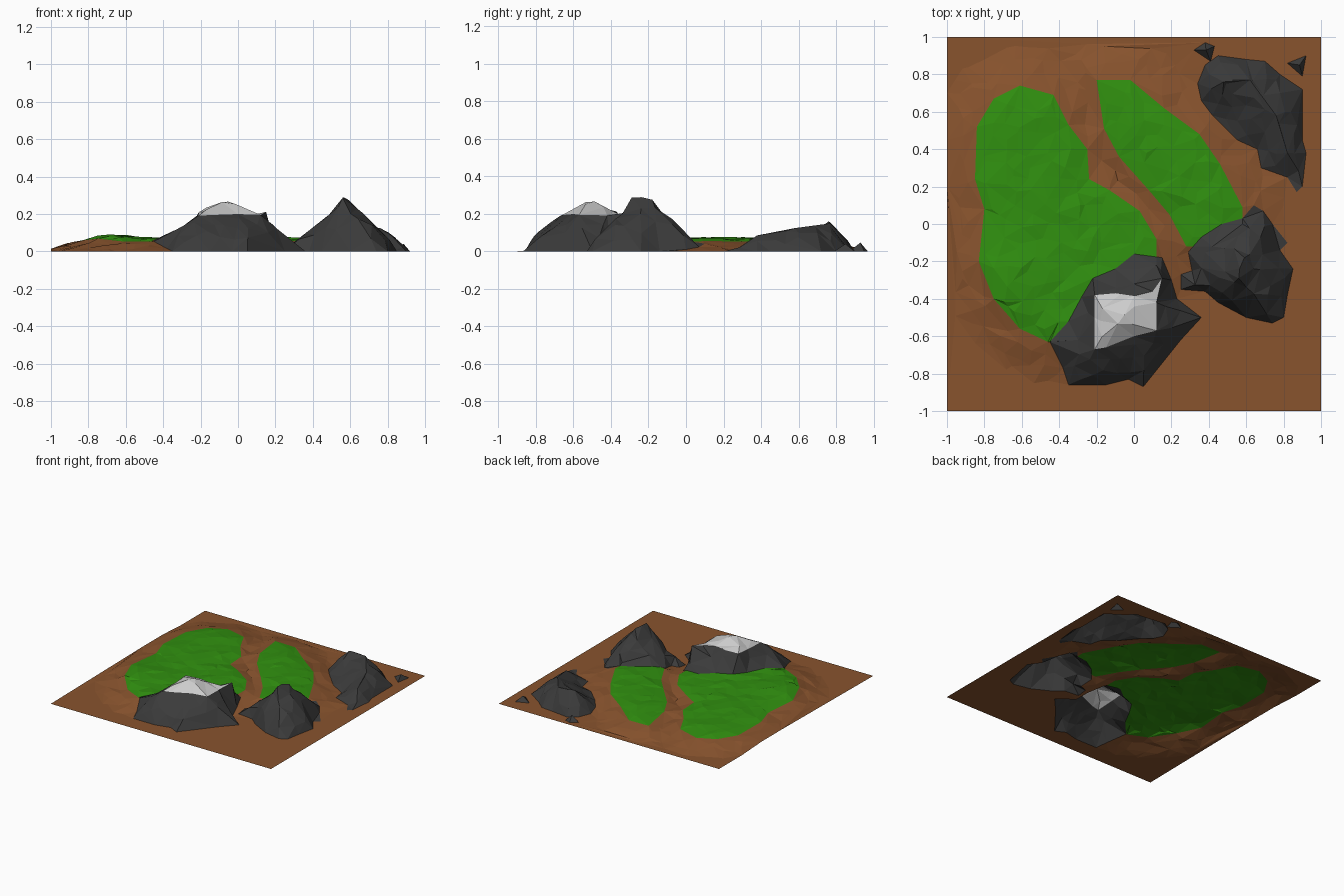
import bpy, random
from mathutils import Vector
from mathutils.geometry import delaunay_2d_cdt, intersect_point_line

if "Cube" in bpy.data.objects:
    bpy.data.objects.remove(bpy.data.objects["Cube"])

random.seed(4)
V = Vector


def pts(*n):
    return [V((n[i], n[i + 1])) for i in range(0, len(n), 2)]


# Plan outlines of the two meadows (they run on underneath the rocks)
meadow_a = pts(-.84, .52, -.75, .67, -.61, .74, -.43, .69, -.35, .53, -.25, .40,
               -.24, .24, -.13, .18, .03, .07, .12, -.08, .12, -.22, 0, -.32,
               -.17, -.45, -.3, -.62, -.46, -.63, -.61, -.56, -.75, -.40,
               -.83, -.2, -.8, .08, -.85, .24)
meadow_b = pts(-.2, .77, -.02, .77, .16, .62, .35, .48, .46, .32, .58, .09,
               .58, 0, .42, -.12, .28, -.12, .19, .05, .08, .18, -.08, .36, -.16, .51)
# Rock outlines with crest lines
rock_a = pts(-.45, -.63, -.35, -.52, -.28, -.39, -.22, -.29, -.10, -.24, 0, -.16,
             .15, -.18, .2, -.3, .23, -.40, .36, -.5, .25, -.62, .05, -.87,
             -.03, -.83, -.15, -.86, -.35, -.86, -.38, -.77)
snow = pts(-.21, -.38, -.1, -.37, 0, -.385, .1, -.36, .15, -.29, .12, -.42,
           .12, -.57, 0, -.6, -.15, -.66, -.21, -.67)
rock_b = pts(.58, .03, .64, .1, .69, .07, .74, 0, .82, -.1, .78, -.14, .85, -.24,
             .82, -.38, .8, -.5, .74, -.53, .6, -.5, .45, -.42, .38, -.36, .25, -.35,
             .25, -.27, .31, -.25, .29, -.15, .36, -.07, .47, 0)
crest_b = pts(.56, -.29, .59, -.18)
rock_c = pts(.34, .75, .38, .85, .45, .9, .6, .88, .7, .87, .78, .8, .9, .72,
             .9, .45, .92, .38, .9, .2, .87, .17, .82, .25, .68, .3, .66, .4,
             .55, .45, .42, .58, .36, .66)
crest_c = pts(.48, .76, .62, .77, .76, .58, .82, .38)
stone_a = pts(.32, .93, .38, .97, .43, .95, .41, .87)
stone_b = pts(.82, .86, .92, .9, .9, .79)


def edge_dist(p, line, closed=True):
    best = 9
    for i in range(len(line) if closed else len(line) - 1):
        a, b = line[i], line[(i + 1) % len(line)]
        t = intersect_point_line(p, a, b)[1]
        q = a.lerp(b, min(1, max(0, t)))
        best = min(best, (p - q).length)
    return best


def inside(p, poly):
    hit = False
    for i, a in enumerate(poly):
        b = poly[i - 1]
        if (a.y > p.y) != (b.y > p.y) and p.x < (b.x - a.x) * (p.y - a.y) / (b.y - a.y) + a.x:
            hit = not hit
    return hit


def area_dist(p, poly):
    return 0 if inside(p, poly) else edge_dist(p, poly)


# name: (outline, crest, height)
rocks = {
    "snowy_rock": (rock_a, snow, .21),
    "tall_rock": (rock_b, crest_b, .29),
    "low_rock": (rock_c, crest_c, .16),
    "small_stone_left": (stone_a, pts(.385, .93, .387, .932), .05),
    "small_stone_right": (stone_b, pts(.885, .85, .887, .852), .04),
}
meadows = {"large_meadow": meadow_a, "small_meadow": meadow_b}


def height(p):
    """Soil banks around the meadows, meadow tops, then rocks above."""
    d = min(area_dist(p, m) for m in meadows.values())
    z = .06 * max(0, 1 - d / .2) * random.uniform(.8, 1.15)
    if d < 1e-4:
        d_in = max((edge_dist(p, m) for m in meadows.values() if inside(p, m)), default=0)
        z = .056 + .15 * min(d_in, .1) + random.uniform(-.006, .006)
        z += .025 * max(0, 1 - (p - V((-.68, -.3))).length / .25)
    for outline, crest, top in rocks.values():
        if not inside(p, outline):
            continue
        do = edge_dist(p, outline)
        dp = area_dist(p, crest) if crest is snow else edge_dist(p, crest, False)
        r = top * (do / (do + dp + 1e-6)) ** .7 * random.uniform(.9, 1.03)
        if crest is snow and dp == 0:
            r += .065 * min(1, edge_dist(p, snow) / .08)
        if outline is rock_c:
            r *= min(1, max(.4, .4 + (p.y - .3) * 1.5))
        z = max(z, r)
    return z


# Plan points and constrained edges
points = pts(-1, -1, 1, -1, 1, 1, -1, 1, -1, .7, -1, .45, -1, .2)
edges = []


def add_line(line, closed=True):
    s = len(points)
    points.extend(line)
    n = len(line)
    edges.extend((s + i, s + (i + 1) % n) for i in range(n if closed else n - 1))


outlines = [meadow_a, meadow_b, snow] + [r[0] for r in rocks.values()]
for o in outlines:
    add_line(o)
add_line(crest_b, False)
add_line(crest_c, False)
points += pts(.385, .93, .885, .85)

# Scattered points give the faceted relief
step = .078
for i in range(-12, 13):
    for j in range(-12, 13):
        p = V((i * step + random.uniform(-.03, .03), j * step + random.uniform(-.03, .03)))
        if max(abs(p.x), abs(p.y)) > .97 or min(edge_dist(p, o) for o in outlines) < .028:
            continue
        in_rock = any(inside(p, r[0]) for r in rocks.values())
        if in_rock or min(area_dist(p, m) for m in meadows.values()) < .24:
            points.append(p)

verts, _, faces, *_ = delaunay_2d_cdt(points, edges, [], 0, 1e-5)
verts = [V((v[0], v[1])) for v in verts]
verts3 = [(v.x, v.y, height(v)) for v in verts]


def region(c):
    if inside(c, snow):
        return "snow_cap"
    for name, r in rocks.items():
        if inside(c, r[0]):
            return name
    for name, m in meadows.items():
        if inside(c, m):
            return name
    return "soil_ground"


parts = {}
for f in faces:
    c = sum((verts[i] for i in f), V((0, 0))) / len(f)
    parts.setdefault(region(c), []).append(f)


def material(name, rgb):
    m = bpy.data.materials.new(name)
    m.diffuse_color = (*rgb, 1)
    m.use_nodes = True
    m.node_tree.nodes["Principled BSDF"].inputs["Base Color"].default_value = m.diffuse_color
    return m


soil = material("soil_brown", (.25, .088, .027))
grass = material("grass_green", (.03, .28, .005))
stone = material("rock_grey", (.043, .043, .043))
white = material("snow_white", (.6, .6, .6))

# One object per region of the terrain sheet
for name, fs in parts.items():
    used = sorted({i for f in fs for i in f})
    idx = {v: k for k, v in enumerate(used)}
    me = bpy.data.meshes.new(name)
    me.from_pydata([verts3[i] for i in used], [], [[idx[i] for i in f] for f in fs])
    me.materials.append(soil if "soil" in name else grass if "meadow" in name
                        else white if "cap" in name else stone)
    bpy.context.collection.objects.link(bpy.data.objects.new(name, me))
